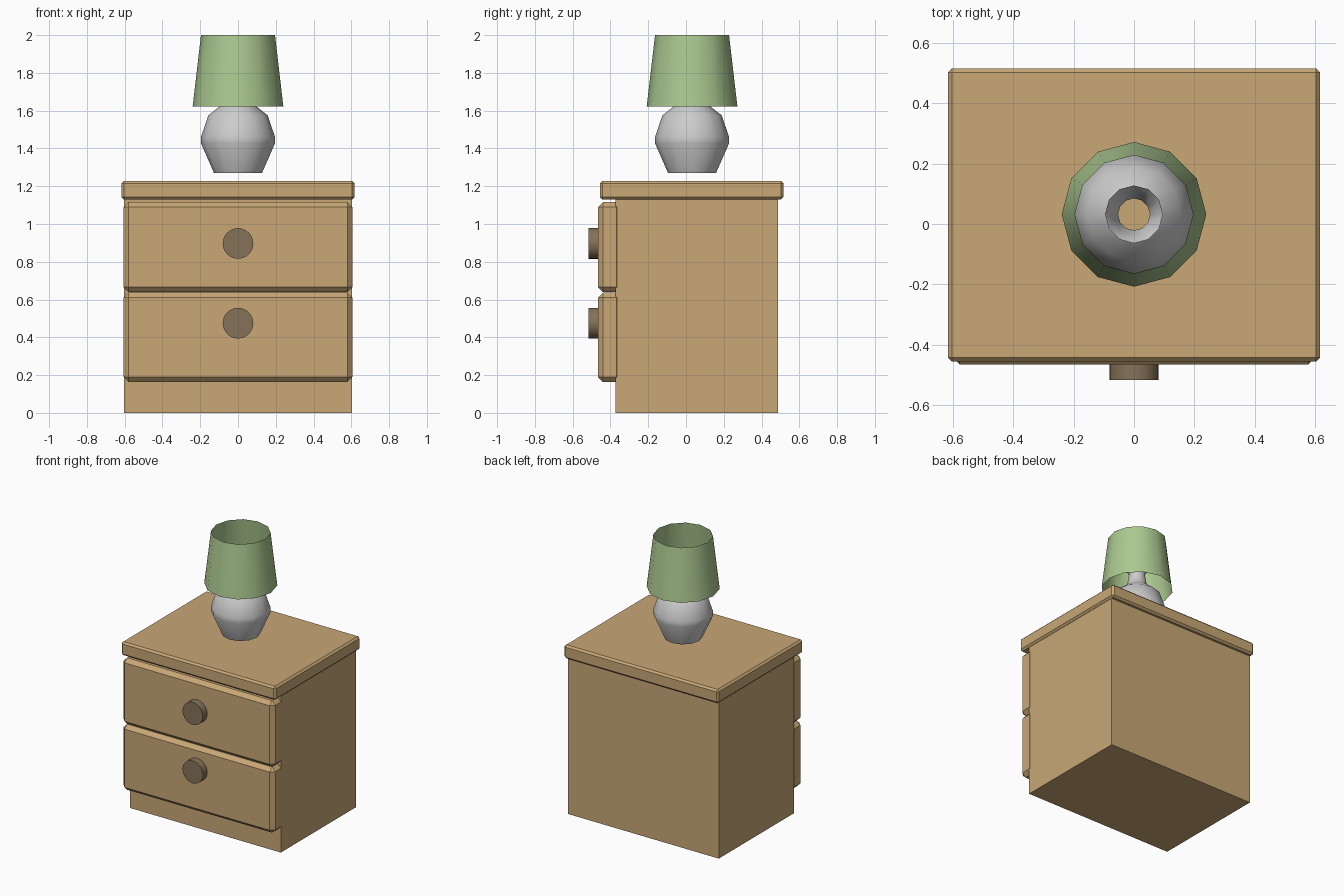
import bpy, bmesh, math
from mathutils import Matrix

if "Cube" in bpy.data.objects:
    bpy.data.objects.remove(bpy.data.objects["Cube"])


def material(name, rgb):
    m = bpy.data.materials.new(name)
    m.diffuse_color = (*rgb, 1)
    m.use_nodes = True
    m.node_tree.nodes["Principled BSDF"].inputs["Base Color"].default_value = m.diffuse_color
    return m


WOOD = material("wood", (0.58, 0.39, 0.18))
DARK = material("dark_wood", (0.235, 0.17, 0.10))
GREEN = material("green_fabric", (0.41, 0.58, 0.28))


def add_object(name, bm, mat=None, smooth=None):
    bmesh.ops.recalc_face_normals(bm, faces=bm.faces)
    mesh = bpy.data.meshes.new(name)
    bm.to_mesh(mesh)
    bm.free()
    ob = bpy.data.objects.new(name, mesh)
    bpy.context.collection.objects.link(ob)
    if mat:
        mesh.materials.append(mat)
    if smooth:
        bpy.ops.object.select_all(action='DESELECT')
        ob.select_set(True)
        bpy.context.view_layer.objects.active = ob
        bpy.ops.object.shade_smooth_by_angle(angle=math.radians(smooth))
    return ob


def box(name, x, y, z, mat, bevel=0):
    bm = bmesh.new()
    bmesh.ops.create_cube(bm, size=1)
    for v in bm.verts:
        v.co = [lo + (c + 0.5) * (hi - lo) for c, (lo, hi) in zip(v.co, (x, y, z))]
    ob = add_object(name, bm, mat)
    if bevel:
        mod = ob.modifiers.new("chamfer", 'BEVEL')
        mod.width = bevel
        mod.segments = 1
    return ob


def lathe(name, profile, mat=None, sides=12):
    # open surface of revolution from (radius, height) points
    bm = bmesh.new()
    rings = []
    for r, z in profile:
        angles = [math.tau * i / sides for i in range(sides)]
        rings.append([bm.verts.new((r * math.cos(a), r * math.sin(a), z)) for a in angles])
    for low, high in zip(rings, rings[1:]):
        for i in range(sides):
            j = (i + 1) % sides
            bm.faces.new((low[i], low[j], high[j], high[i]))
    ob = add_object(name, bm, mat, smooth=50)
    ob.location.y = 0.032
    return ob


# Cabinet and top board
box("cabinet_body", (-0.603, 0.603), (-0.373, 0.487), (0, 1.14), WOOD)
box("top_board", (-0.617, 0.617), (-0.456, 0.516), (1.13, 1.228), WOOD, 0.013)

# Drawers with round knobs
for label, z0, z1, knob_z in (("lower", 0.163, 0.637, 0.475), ("upper", 0.639, 1.116, 0.897)):
    box(label + "_drawer", (-0.606, 0.606), (-0.466, -0.34), (z0, z1), WOOD, 0.027)
    bm = bmesh.new()
    bmesh.ops.create_cone(
        bm, cap_ends=True, segments=32, radius1=0.081, radius2=0.081, depth=0.057,
        matrix=Matrix.Translation((0, -0.4885, knob_z)) @ Matrix.Rotation(math.pi / 2, 4, 'X'))
    add_object(label + "_knob", bm, DARK, smooth=30)

# Lamp: faceted base with a flared neck, and an open shade
lathe("lamp_base", [(0.127, 1.27), (0.196, 1.427), (0.196, 1.461), (0.157, 1.575),
                    (0.085, 1.632), (0.068, 1.65), (0.053, 1.74), (0.096, 1.80)])
lathe("lamp_shade", [(0.24, 1.623), (0.196, 2.0)], GREEN)
